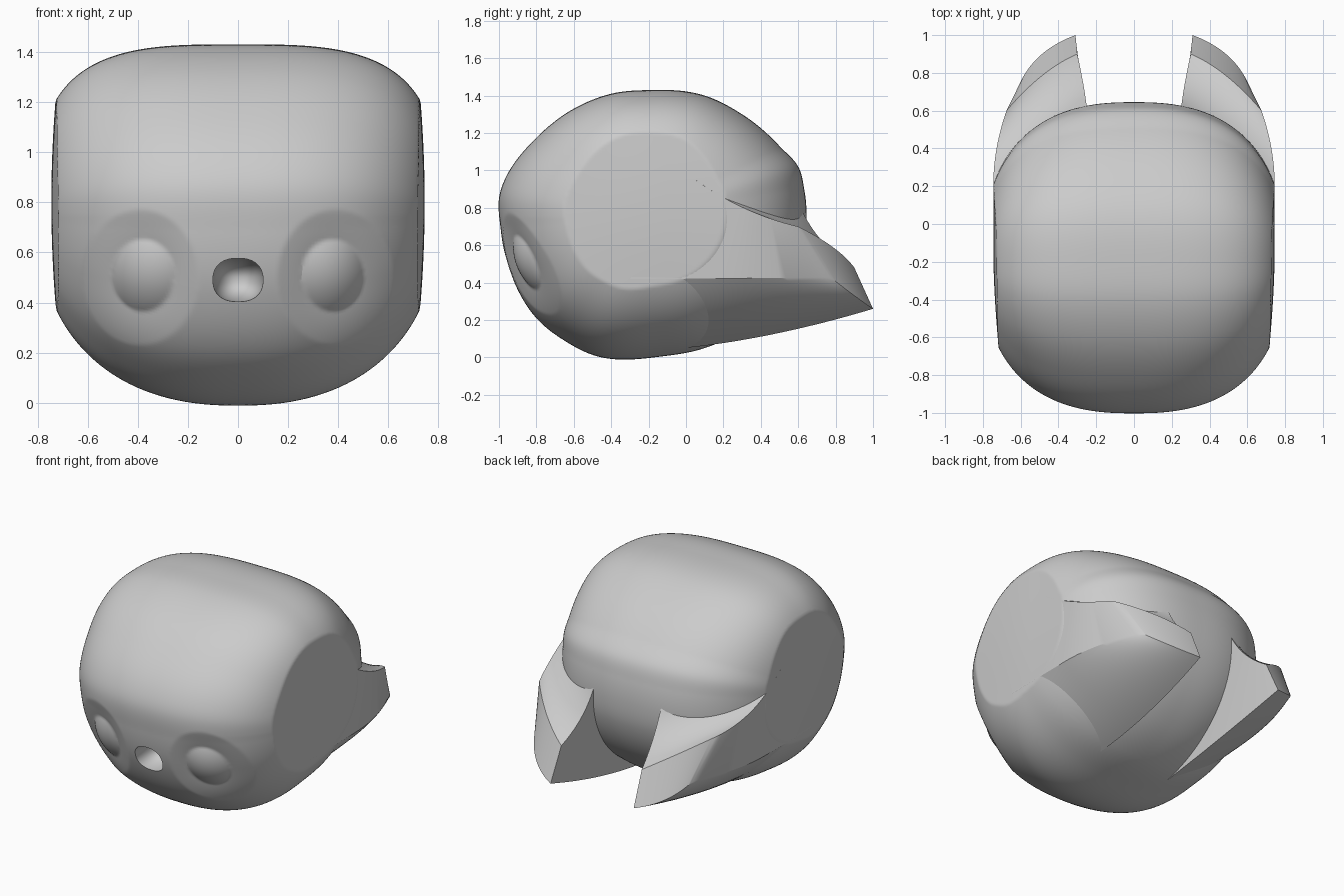
import bpy, bmesh, math
from mathutils import Vector

if "Cube" in bpy.data.objects:
    bpy.data.objects.remove(bpy.data.objects["Cube"], do_unlink=True)

grey = bpy.data.materials.new("plain grey")
grey.use_nodes = True
grey.diffuse_color = (0.6, 0.6, 0.6, 1)
grey.node_tree.nodes["Principled BSDF"].inputs["Base Color"].default_value = (0.6, 0.6, 0.6, 1)


def make_object(name, bm):
    bmesh.ops.recalc_face_normals(bm, faces=bm.faces)
    mesh = bpy.data.meshes.new(name)
    bm.to_mesh(mesh)
    bm.free()
    mesh.materials.append(grey)
    obj = bpy.data.objects.new(name, mesh)
    bpy.context.collection.objects.link(obj)
    return obj


def smooth(obj, degrees):
    bpy.ops.object.select_all(action="DESELECT")
    obj.select_set(True)
    bpy.context.view_layer.objects.active = obj
    bpy.ops.object.shade_smooth_by_angle(angle=math.radians(degrees))


def side_limit(y, z):
    """Half width of the gently bulged flat sides."""
    return 0.745 - 0.1 * (z - 0.8) ** 2 - 0.09 * min(0, y + 0.1) ** 2 - 0.43 * max(0, y - 0.2) ** 2


# Side profile (y, z) of the head, as a smooth radius around its centre
CENTRE = Vector((0, -0.2, 0.75))
PROFILE = [(.645, .75), (.632, .9), (.6, 1.02), (.5, 1.13), (.3, 1.3), (.1, 1.4),
           (-.18, 1.43), (-.4, 1.41), (-.6, 1.33), (-.8, 1.175), (-.965, .96),
           (-1, .85), (-.99, .68), (-.93, .43), (-.8, .21), (-.65, .09), (-.47, .005),
           (-.15, .003), (.1, .05), (.35, .18), (.55, .4), (.63, .6)]
TURN = 2 * math.pi
polar = sorted((math.atan2(z - CENTRE.z, y - CENTRE.y) % TURN,
                math.hypot(z - CENTRE.z, y - CENTRE.y)) for y, z in PROFILE)
polar = ([(a - TURN, r) for a, r in polar[-2:]] + polar + [(a + TURN, r) for a, r in polar[:3]])


def profile_radius(angle):
    i = max(k for k in range(1, len(polar) - 2) if polar[k][0] <= angle)
    (a0, r0), (a1, r1), (a2, r2), (a3, r3) = polar[i - 1:i + 3]
    h = a2 - a1
    t = (angle - a1) / h
    m1, m2 = (r2 - r0) / (a2 - a0) * h, (r3 - r1) / (a3 - a1) * h
    return ((2 * t**3 - 3 * t**2 + 1) * r1 + (t**3 - 2 * t**2 + t) * m1
            + (3 * t**2 - 2 * t**3) * r2 + (t**3 - t**2) * m2)


def head_point(d):
    rho = max(math.hypot(d.y, d.z), 1e-6)
    up = d.z / rho
    p = 2.5 + 0.8 * max(0, up) ** 2 - 0.2 * max(0, -up)
    radius = profile_radius(math.atan2(d.z, d.y) % TURN)
    r = ((rho / radius) ** p + (abs(d.x) / 0.8) ** p) ** (-1 / p)
    for _ in range(4):
        q = CENTRE + d * r
        if abs(q.x) > side_limit(q.y, q.z):
            r = side_limit(q.y, q.z) / abs(d.x)
    q = CENTRE + d * r
    # Sunken eye rings with a domed middle
    if q.y < -0.4:
        e = math.hypot((abs(q.x) - 0.39) / 0.232, (q.z - 0.5) / 0.27)
        if e < 0.55:
            q -= d * 0.028 * (e / 0.55) ** 2
        elif e < 1:
            q -= d * 0.028 * (1 - e) / 0.45
    return q


# Head
bm = bmesh.new()
bmesh.ops.create_cube(bm, size=2)
bmesh.ops.subdivide_edges(bm, edges=bm.edges, cuts=99, use_grid_fill=True)
for v in bm.verts:
    v.co = head_point(Vector([math.tan(c * math.pi / 4) for c in v.co]).normalized())
head = make_object("head", bm)

# Nose hole
bm = bmesh.new()
bmesh.ops.create_uvsphere(bm, u_segments=48, v_segments=32, radius=1)
for v in bm.verts:
    x, y, z = (math.copysign(abs(c) ** 0.85, c) for c in v.co)
    v.co = (x * 0.1, -0.95 + y * 0.2, 0.49 + z * 0.087)
cutter = make_object("nose_cutter", bm)
cutter.hide_render = True
cut = head.modifiers.new("nose_hole", "BOOLEAN")
cut.operation = "DIFFERENCE"
cut.solver = "MANIFOLD"
cut.object = cutter
bpy.context.view_layer.objects.active = head
bpy.ops.object.modifier_apply(modifier=cut.name)
bpy.data.objects.remove(cutter, do_unlink=True)
smooth(head, 30)


def bezier(a, b, c, t):
    return Vector(a) * (1 - t) ** 2 + Vector(b) * 2 * t * (1 - t) + Vector(c) * t * t


# Rear fins, lofted from inside the head to the slanted end face
def fin(name, sign, steps=32, n=20):
    bm = bmesh.new()
    rings = []
    for k in range(steps + 1):
        t = k / steps
        outer_top = bezier((0, .05, .95), (0, .3, .77), (0, .6, .7), t)
        outer_low = bezier((0, -.3, .42), (0, .23, .42), (0, .77, .43), t)
        for q in (outer_top, outer_low):
            q.x = side_limit(q.y, q.z)
        inner_low = bezier((.28, -.3, .03), (.24, .3, .05), (.31, 1, .26), t)
        inner_top = bezier((.25, .56, .98), (.24, .62, .65), (.3, .9, .48), t)
        ring = []
        for i in range(n + 1):
            u = i / n
            ring.append(inner_top.lerp(outer_top, u) + Vector((0, .14 * u * (1 - u), 0)))
        for i in range(n + 1):
            u = i / n
            bulge = 4 * u * (1 - u)
            ring.append(outer_low.lerp(inner_low, u)
                        + Vector((.03, .02 * t, -.045 * (1 - t * .6))) * bulge)
        rings.append([bm.verts.new((q.x * sign, q.y, q.z)) for q in ring])
    count = 2 * n + 2
    for a, b in zip(rings, rings[1:]):
        for i in range(count):
            j = (i + 1) % count
            bm.faces.new((a[i], a[j], b[j], b[i]))
    for ring in (rings[0], rings[-1]):
        for i in range(n):
            bm.faces.new((ring[i], ring[i + 1], ring[count - 2 - i], ring[count - 1 - i]))
    smooth(make_object(name, bm), 30)


fin("left_fin", 1)
fin("right_fin", -1)
